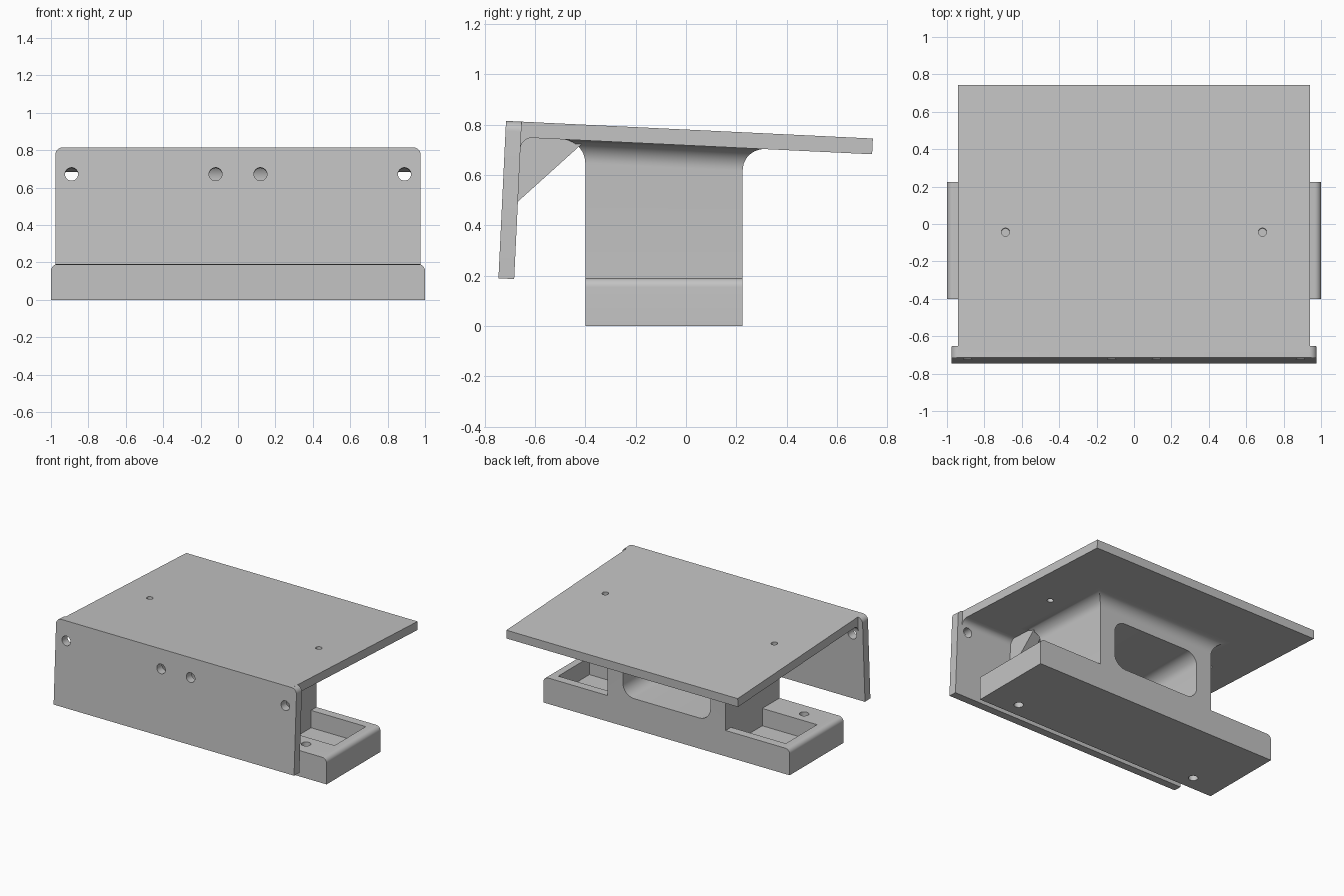
import bpy, bmesh, math
from mathutils import Matrix, Vector

if "Cube" in bpy.data.objects:
    bpy.data.objects.remove(bpy.data.objects["Cube"])

grey = bpy.data.materials.new("plain grey")
grey.use_nodes = True
COLOUR = (0.55, 0.55, 0.55, 1)
grey.diffuse_color = COLOUR
grey.node_tree.nodes["Principled BSDF"].inputs["Base Color"].default_value = COLOUR

T = 0.0625                      # wall thickness
TILT = math.radians(-2.75)      # slope of the shelf
CORNER = Vector((0, -0.715, 0.815))
TILTED = Matrix.Translation(CORNER) @ Matrix.Rotation(TILT, 4, "X")
LEVEL = Matrix.Identity(4)


def finish(name, bm, matrix=LEVEL):
    bmesh.ops.recalc_face_normals(bm, faces=bm.faces)
    bm.transform(matrix)
    mesh = bpy.data.meshes.new(name)
    bm.to_mesh(mesh)
    bm.free()
    mesh.materials.append(grey)
    obj = bpy.data.objects.new(name, mesh)
    bpy.context.collection.objects.link(obj)
    return obj


def prism(name, points, axis, lo, hi, matrix=LEVEL):
    """Extrude a 2D outline along one axis from lo to hi."""
    bm = bmesh.new()
    verts = []
    for a, b in points:
        co = [a, b]
        co.insert(axis, lo)
        verts.append(bm.verts.new(co))
    face = bm.faces.new(verts)
    new = bmesh.ops.extrude_face_region(bm, geom=[face])["geom"]
    move = Vector((0, 0, 0))
    move[axis] = hi - lo
    bmesh.ops.translate(bm, verts=[v for v in new if isinstance(v, bmesh.types.BMVert)], vec=move)
    return finish(name, bm, matrix)


def rounded(a0, a1, b0, b1, r_low, r_high, steps=8):
    """Rectangle outline with separate radii for its lower and upper corners."""
    pts = []
    for a, b, sa, sb, r, start in ((a1, b1, -1, -1, r_high, 0), (a0, b1, 1, -1, r_high, 90),
                                   (a0, b0, 1, 1, r_low, 180), (a1, b0, -1, 1, r_low, 270)):
        for i in range(steps + 1 if r else 1):
            t = math.radians(start + 90 * i / steps)
            pts.append((a + sa * r + r * math.cos(t), b + sb * r + r * math.sin(t)))
    return pts


def circle(a, b, r, n=24):
    return [(a + r * math.cos(math.tau * i / n), b + r * math.sin(math.tau * i / n)) for i in range(n)]


def cut(obj, cutter):
    mod = obj.modifiers.new("cut", "BOOLEAN")
    mod.operation, mod.solver, mod.object = "DIFFERENCE", "EXACT", cutter
    bpy.context.view_layer.objects.active = obj
    bpy.ops.object.modifier_apply(modifier=mod.name)
    bpy.data.objects.remove(cutter)


# Base bar with rounded ends, two pockets and two screw holes
Y0, Y1, BASE_TOP, HALF = -0.4, 0.225, 0.19, 0.48
base = prism("base_bar", rounded(-1, 1, 0, BASE_TOP, 0, 0.035), 1, Y0, Y1)
for s in (-1, 1):
    xs = sorted((s * HALF, s * 0.925))
    cut(base, prism("pocket_cutter", rounded(*xs, -0.2, Y1 - T, 0, 0), 2, T, 0.4))
    cut(base, prism("screw_cutter", circle(s * 0.757, -0.29, 0.032), 2, -0.1, 0.4))


# Column that flares into the sloping shelf
def underside(y):
    return CORNER.z - T + math.tan(TILT) * (y - CORNER.y)


R, STEPS = 0.09, 10
rings = [(0, None)]
for i in range(STEPS + 1):
    t = math.pi / 2 * i / STEPS
    rings.append((R * (1 - math.cos(t)), R * (math.sin(t) - 1)))
rings.append((R, 0.02))
bm = bmesh.new()
loops = []
for grow, drop in rings:
    loop = []
    for sx, y in ((-1, Y0 - grow), (1, Y0 - grow), (1, Y1 + grow), (-1, Y1 + grow)):
        z = BASE_TOP if drop is None else underside(y) + drop
        loop.append(bm.verts.new((sx * (HALF + grow), y, z)))
    loops.append(loop)
for low, high in zip(loops, loops[1:]):
    for i in range(4):
        j = (i + 1) % 4
        bm.faces.new((low[i], low[j], high[j], high[i]))
bm.faces.new(loops[0])
bm.faces.new(loops[-1])
column = finish("column", bm)
cut(column, prism("window_cutter", rounded(-0.355, 0.355, 0.225, 0.575, 0.09, 0.09), 1, -0.8, 0.8))

# Sloping shelf with two small holes
shelf = prism("shelf", rounded(-0.94, 0.94, T / 2, 1.459, 0, 0), 2, -T, 0, TILTED)
for s in (-1, 1):
    cut(shelf, prism("shelf_hole_cutter", circle(s * 0.687, 0.672, 0.022), 2, -0.2, 0.2, TILTED))

# Front plate with four holes
front = prism("front_plate", rounded(-0.977, 0.977, -0.626, 0, 0, 0.04), 1, 0, T, TILTED)
for x in (-0.89, -0.12, 0.12, 0.89):
    cut(front, prism("front_hole_cutter", circle(x, -0.143, 0.035), 1, -0.1, 0.2, TILTED))

# Rounded inside corner between front plate and shelf
f = 0.045
arc = [(T + f - f * math.cos(t), -T - f + f * math.sin(t))
       for t in (math.pi / 2 * i / 8 for i in range(9))]
corner = prism("inside_fillet", [(T, -T)] + arc[::-1], 0, -0.94, 0.94, TILTED)
for x in (-0.89, 0.89):
    cut(corner, prism("fillet_hole_cutter", circle(x, -0.143, 0.035), 1, -0.1, 0.2, TILTED))

# Triangular gussets behind the front plate
gussets = []
for side, s in (("left", 1), ("right", -1)):
    tri = [(T - 0.01, -T + 0.01), (T - 0.01, -0.318), (T, -0.318), (0.32, -T), (0.32, -T + 0.01)]
    gussets.append(prism(side + "_gusset", tri, 0, s * 0.44, s * 0.52, TILTED))

# Smooth the fillets and holes, keep hard edges
bpy.ops.object.select_all(action="DESELECT")
for obj in (base, column, shelf, front, corner, *gussets):
    obj.select_set(True)
bpy.context.view_layer.objects.active = base
bpy.ops.object.shade_smooth_by_angle(angle=math.radians(30))
